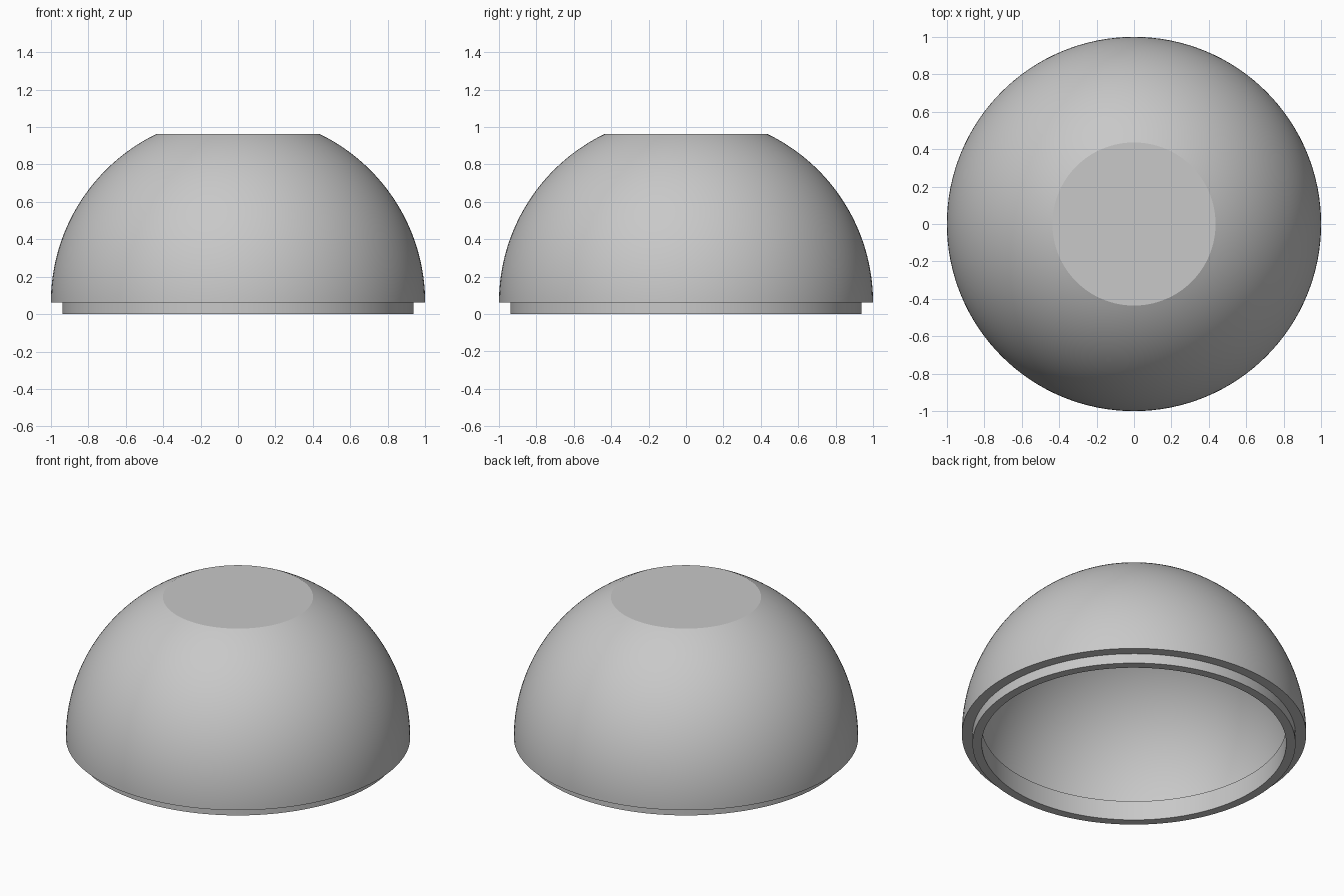
import bpy, bmesh, math

cube = bpy.data.objects.get("Cube")
if cube:
    bpy.data.objects.remove(cube, do_unlink=True)

SEGMENTS = 128
WALL = 0.0625        # shell thickness
EQUATOR = 0.0625     # height of the dome's rim
FLAT = 0.9625        # height of the flat top
LIP_TOP = 0.125
GREY = (0.58, 0.58, 0.58, 1)

grey = bpy.data.materials.new("grey plastic")
grey.use_nodes = True
grey.diffuse_color = GREY
grey.node_tree.nodes["Principled BSDF"].inputs["Base Color"].default_value = GREY


def dome(radius, top, steps=40):
    """Profile points (r, z) from the rim up to a flat top, ending on the axis."""
    end = math.asin((top - EQUATOR) / radius)
    angles = [end * i / steps for i in range(steps + 1)]
    points = [(radius * math.cos(a), EQUATOR + radius * math.sin(a)) for a in angles]
    return points + [(0, top)]


def lathe(name, profile, closed=False):
    """Spin an (r, z) profile about the z axis."""
    bm = bmesh.new()
    verts = [bm.verts.new((r, 0, z)) for r, z in profile]
    pairs = list(zip(verts, verts[1:]))
    if closed:
        pairs.append((verts[-1], verts[0]))
    edges = [bm.edges.new(p) for p in pairs]
    bmesh.ops.spin(bm, geom=verts + edges, cent=(0, 0, 0), axis=(0, 0, 1),
                   angle=math.tau, steps=SEGMENTS, use_merge=False)
    bmesh.ops.remove_doubles(bm, verts=bm.verts, dist=0.0001)
    bmesh.ops.recalc_face_normals(bm, faces=bm.faces)
    mesh = bpy.data.meshes.new(name)
    bm.to_mesh(mesh)
    bm.free()
    mesh.materials.append(grey)
    obj = bpy.data.objects.new(name, mesh)
    bpy.context.collection.objects.link(obj)
    bpy.ops.object.select_all(action='DESELECT')
    obj.select_set(True)
    bpy.context.view_layer.objects.active = obj
    bpy.ops.object.shade_smooth_by_angle(angle=math.radians(20))


# Hollow dome of even thickness: cavity, flat rim, outer wall, flat top
cavity = dome(1 - WALL, FLAT - WALL)
lathe("dome_shell", cavity[::-1] + dome(1, FLAT))

# Ring that projects below the rim and stands up as a shelf inside it
lathe("joining_lip", [(0.938, 0), (0.938, LIP_TOP), (0.884, LIP_TOP), (0.884, 0)], closed=True)
